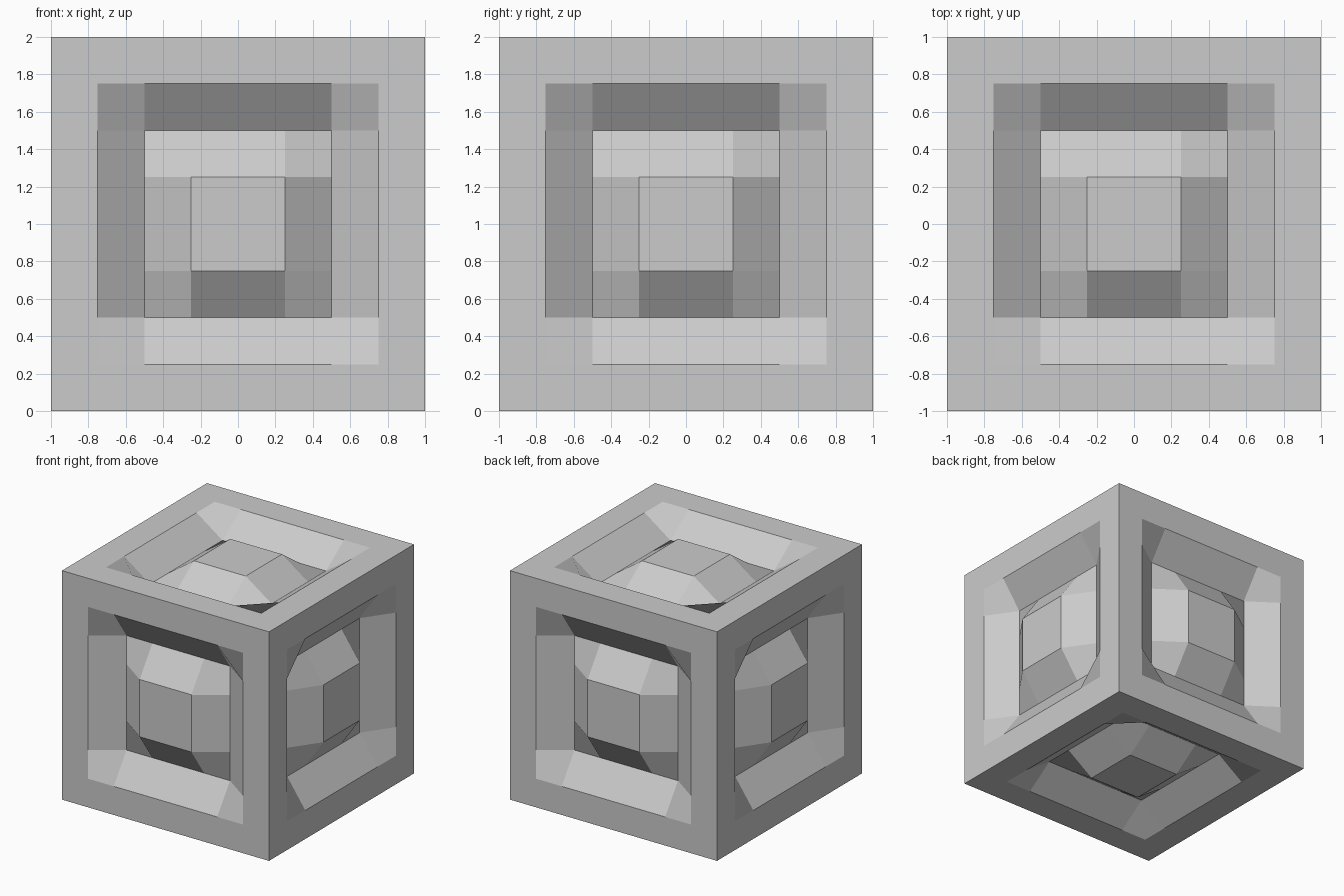
import bpy, bmesh
from mathutils import Vector, Matrix

cube = bpy.data.objects.get("Cube")
if cube:
    bpy.data.objects.remove(cube, do_unlink=True)

GROOVE_DEPTH = 0.175
STEPS = [-1, -0.75, -0.5, -0.25, 0.25, 0.5, 0.75, 1]

# Plain grey surface
grey = bpy.data.materials.new("light_grey")
grey.use_nodes = True
colour = (0.6, 0.6, 0.6, 1)
grey.diffuse_color = colour
grey.node_tree.nodes["Principled BSDF"].inputs["Base Color"].default_value = colour


def add_panel(bm, normal):
    """One cube side: flat frame, square V-groove, raised centre."""
    turn = Vector(normal).to_track_quat('Z', 'Y').to_matrix()

    def point(a, b):
        depth = GROOVE_DEPTH if max(abs(a), abs(b)) == 0.5 else 0
        return bm.verts.new(turn @ Vector((a, b, 1 - depth)))

    grid = [[point(a, b) for b in STEPS] for a in STEPS]
    cells = len(STEPS) - 1
    middle = cells // 2
    for i in range(cells):
        for j in range(cells):
            quad = [grid[i][j], grid[i + 1][j], grid[i + 1][j + 1], grid[i][j + 1]]
            # Start corner cells so that they fold across the mitre
            if (i - middle) * (j - middle) > 0:
                quad = quad[1:] + quad[:1]
            bm.faces.new(quad)


# Six identical sides joined into one block
bm = bmesh.new()
for axis in range(3):
    for sign in (-1, 1):
        normal = [0, 0, 0]
        normal[axis] = sign
        add_panel(bm, normal)
bmesh.ops.remove_doubles(bm, verts=bm.verts, dist=0.001)
bmesh.ops.transform(bm, matrix=Matrix.Translation((0, 0, 1)), verts=bm.verts)

mesh = bpy.data.meshes.new("grooved_block")
bm.to_mesh(mesh)
bm.free()
mesh.materials.append(grey)
block = bpy.data.objects.new("grooved_block", mesh)
bpy.context.collection.objects.link(block)
